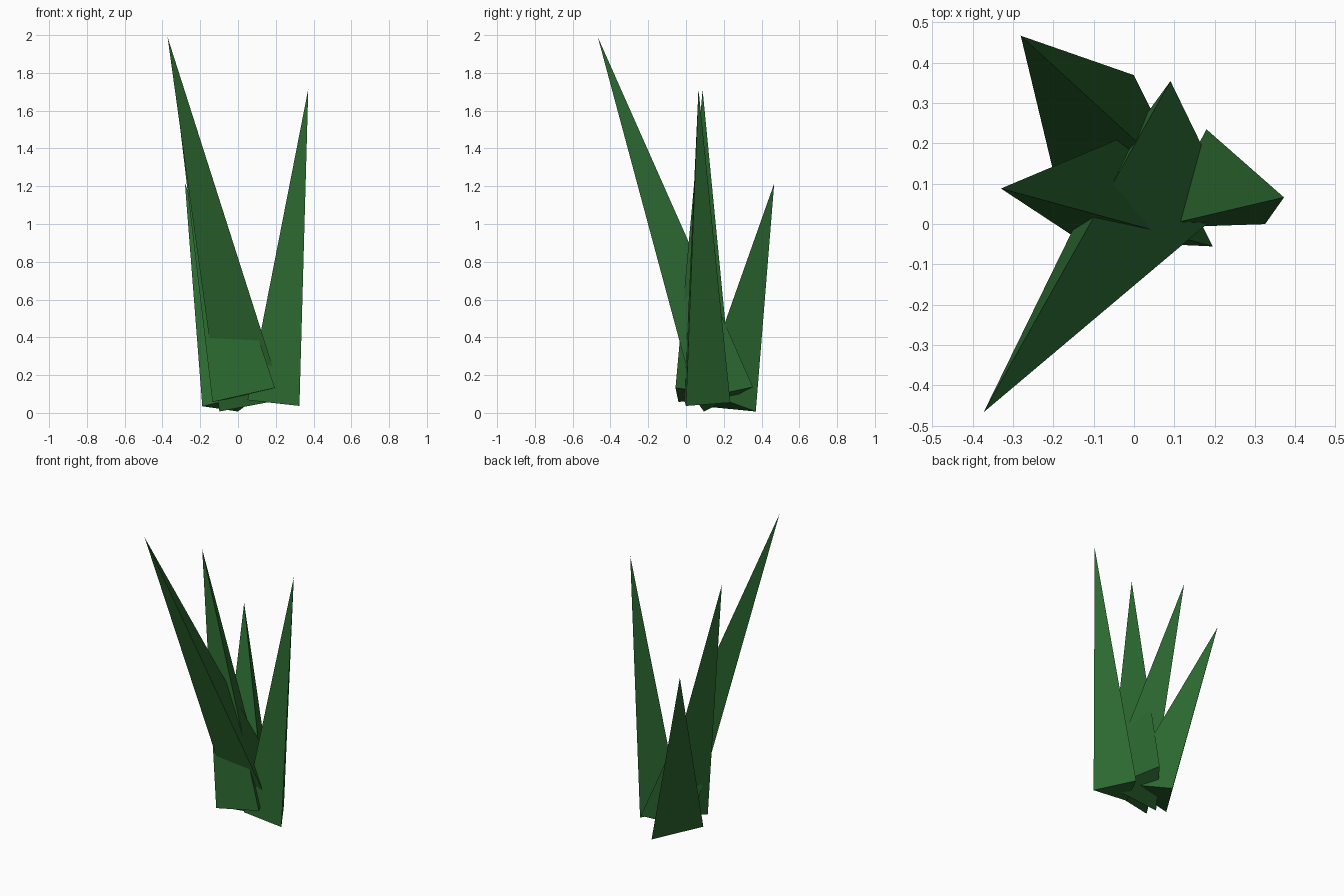
import bpy, bmesh
from math import pi
from mathutils import Vector, Quaternion

if "Cube" in bpy.data.objects:
    bpy.data.objects.remove(bpy.data.objects["Cube"])

green = bpy.data.materials.new("leaf_green")
green.diffuse_color = (0.025, 0.14, 0.03, 1)
green.use_nodes = True
green.node_tree.nodes["Principled BSDF"].inputs["Base Color"].default_value = green.diffuse_color


def blade(name, tip, centre, corner, radius):
    """Three-sided spike from a triangular base to a sharp tip."""
    tip, centre, corner = Vector(tip), Vector(centre), Vector(corner)
    axis = (tip - centre).normalized()
    spoke = corner - centre
    spoke = (spoke - axis * spoke.dot(axis)).normalized() * radius
    bm = bmesh.new()
    base = [bm.verts.new(centre + Quaternion(axis, i * 2 * pi / 3) @ spoke) for i in range(3)]
    top = bm.verts.new(tip)
    bm.faces.new(base[::-1])
    for i in range(3):
        bm.faces.new((base[i], base[(i + 1) % 3], top))
    mesh = bpy.data.meshes.new(name)
    bm.to_mesh(mesh)
    bm.free()
    mesh.materials.append(green)
    bpy.context.collection.objects.link(bpy.data.objects.new(name, mesh))


# Four leaning blades of the tuft: tip, base centre, one base corner, base radius
blade("tall_front_blade", (-.373, -.467, 1.99), (.077, .166, .072), (.09, .355, .14), .2)
blade("right_blade", (.372, .066, 1.715), (.185, .075, .053), (.325, 0, .04), .16)
blade("left_blade", (-.33, .088, 1.71), (.035, .05, .094), (.195, -.055, .13), .196)
blade("short_back_blade", (-.281, .467, 1.215), (-.015, .177, .052), (0, .37, .005), .198)
